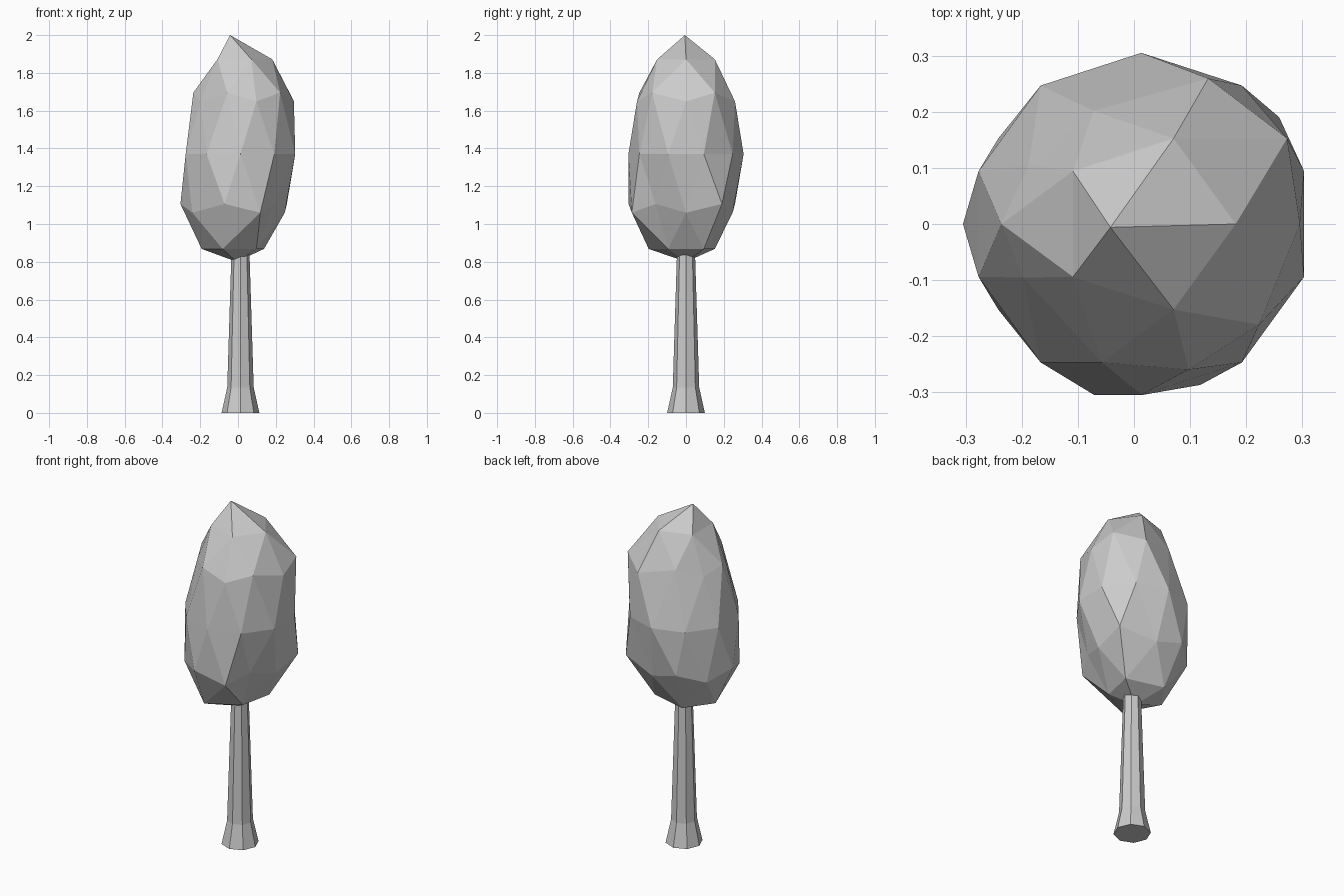
import bpy, bmesh, math

if "Cube" in bpy.data.objects:
    bpy.data.objects.remove(bpy.data.objects["Cube"])

# One plain grey for the whole tree
grey = bpy.data.materials.new("plain grey")
grey.use_nodes = True
colour = (0.6, 0.6, 0.6, 1)
grey.diffuse_color = colour
grey.node_tree.nodes["Principled BSDF"].inputs["Base Color"].default_value = colour

CENTRE_X = 0.013


def finish(name, bm):
    bmesh.ops.recalc_face_normals(bm, faces=bm.faces)
    mesh = bpy.data.meshes.new(name)
    bm.to_mesh(mesh)
    bm.free()
    mesh.materials.append(grey)
    obj = bpy.data.objects.new(name, mesh)
    bpy.context.collection.objects.link(obj)
    return obj


# Trunk: eight-sided tapering post with a flared foot
def make_trunk(sides=8):
    bm = bmesh.new()
    rings = []
    for radius, z in ((0.1, 0), (0.07, 0.135), (0.048, 0.84)):
        turn = [math.tau * i / sides for i in range(sides)]
        rings.append([bm.verts.new((CENTRE_X + radius * math.cos(a),
                                    radius * math.sin(a), z)) for a in turn])
    for low, high in zip(rings, rings[1:]):
        for i in range(sides):
            j = (i + 1) % sides
            bm.faces.new((low[i], low[j], high[j], high[i]))
    bm.faces.new(rings[0])
    bm.faces.new(rings[-1])
    return finish("trunk", bm)


# Sideways lean of each crown level, from bottom to top
LEAN = {"bottom": -0.02, "low": -0.045, "lower": -0.045, "middle": 0,
        "upper": 0.01, "high": 0.008, "top": -0.055}

# Irregular bumps and dents: level and angle -> shift in x, y
BUMPS = {
    ("upper", 0): (0, 0),
    ("upper", 36): (0.04, 0),
    ("upper", 72): (0.025, 0),
    ("upper", 108): (-0.015, -0.045),
    ("upper", 144): (0.01, -0.055),
    ("upper", 216): (0, 0.065),
    ("upper", 288): (-0.01, 0),
    ("upper", 324): (-0.01, -0.027),
    ("lower", 36): (0.07, 0.03),
    ("lower", 252): (0.045, -0.045),
    ("lower", 288): (0.07, -0.04),
    ("lower", 0): (0.02, 0),
    ("low", 36): (0.04, 0),
    ("low", 252): (0, -0.045),
}


def level_of(z):
    name = "middle"
    for limit, above, below in ((0.3, "upper", "lower"),
                                (0.7, "high", "low"),
                                (0.95, "top", "bottom")):
        if abs(z) > limit:
            name = above if z > 0 else below
    return name


# Crown: stretched faceted ball, leaning and a little uneven
def make_crown():
    bm = bmesh.new()
    bmesh.ops.create_icosphere(bm, subdivisions=2, radius=1)
    for v in bm.verts:
        level = level_of(v.co.z)
        angle = round(math.degrees(math.atan2(v.co.y, v.co.x))) % 360
        dx, dy = BUMPS.get((level, angle), (0, 0))
        v.co.x = 0.305 * v.co.x + CENTRE_X + LEAN[level] + dx
        v.co.y = 0.305 * v.co.y + dy
        v.co.z = 1.37 + 0.59 * v.co.z
        if level == "top":
            v.co.z = 2
            v.co.y = -0.006
        elif level == "bottom":
            v.co.z = 0.8
        elif level == "upper":
            v.co.z += 0.015
    return finish("crown", bm)


make_trunk()
make_crown()
